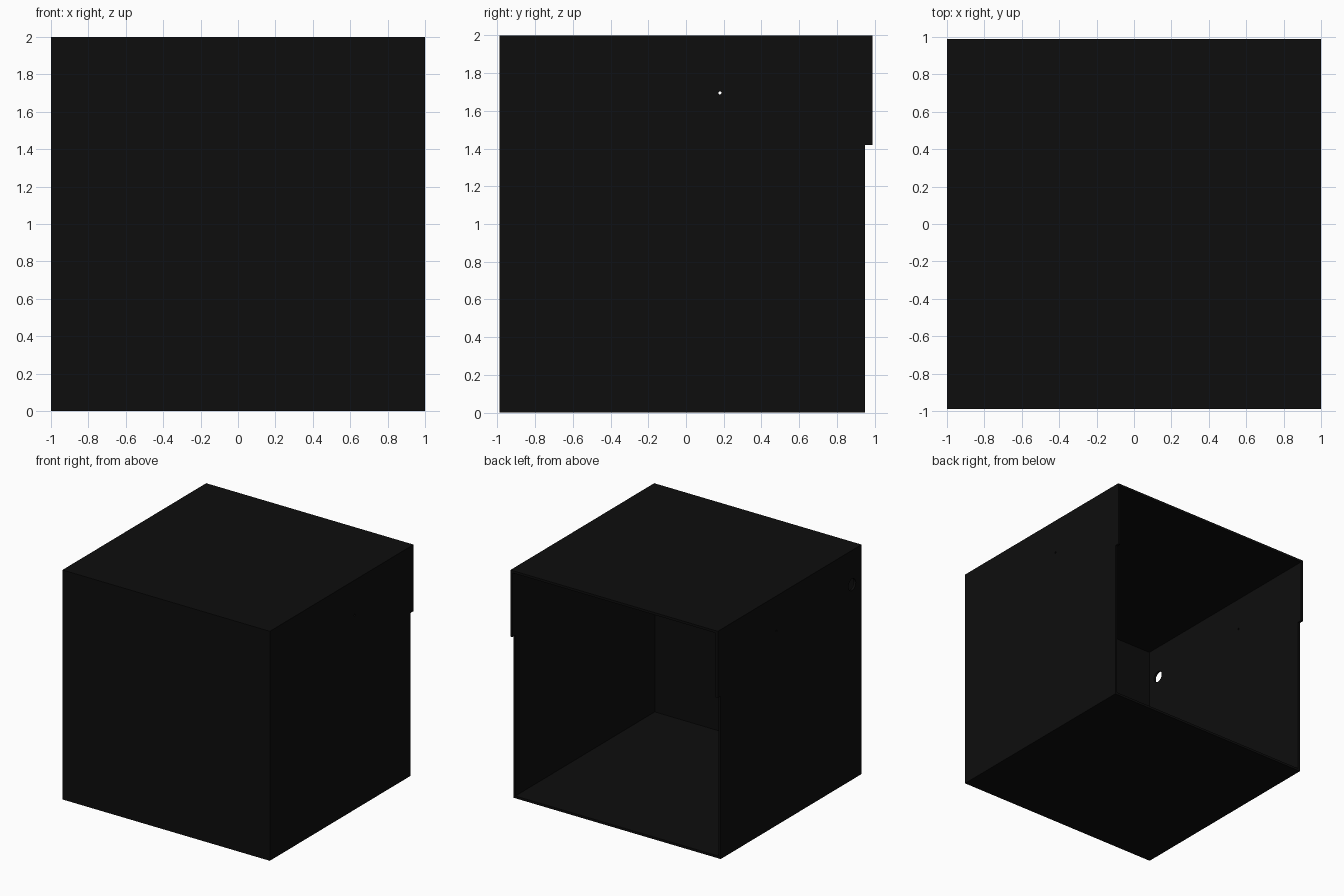
import bpy, bmesh, math
from mathutils import Vector

if "Cube" in bpy.data.objects:
    bpy.data.objects.remove(bpy.data.objects["Cube"])

T = 0.02                      # panel thickness
FRONT, BACK, LIP = -0.99, 0.95, 0.99
LIP_Z = 1.42

black = bpy.data.materials.new("matte black")
black.diffuse_color = (0.004, 0.004, 0.004, 1)
black.use_nodes = True
black.node_tree.nodes["Principled BSDF"].inputs["Base Color"].default_value = black.diffuse_color


def extrude(name, pts, vec):
    """Flat outline pushed along a vector into a solid panel."""
    bm = bmesh.new()
    face = bm.faces.new([bm.verts.new(p) for p in pts])
    out = bmesh.ops.extrude_face_region(bm, geom=[face])
    verts = [g for g in out["geom"] if isinstance(g, bmesh.types.BMVert)]
    bmesh.ops.translate(bm, vec=Vector(vec), verts=verts)
    bmesh.ops.recalc_face_normals(bm, faces=bm.faces)
    me = bpy.data.meshes.new(name)
    bm.to_mesh(me)
    bm.free()
    me.materials.append(black)
    ob = bpy.data.objects.new(name, me)
    bpy.context.collection.objects.link(ob)
    return ob


def drill(panel, x, y, z, r, sides):
    """Round hole through a side panel."""
    ring = [(x - 0.1, y + r * math.cos(a), z + r * math.sin(a))
            for a in (2 * math.pi * i / sides for i in range(sides))]
    cutter = extrude("hole_cutter", ring, (0.2, 0, 0))
    cutter.hide_render = True
    cutter.hide_viewport = True
    mod = panel.modifiers.new("hole", 'BOOLEAN')
    mod.operation = 'DIFFERENCE'
    mod.solver = 'EXACT'
    mod.object = cutter


# Side panels with a stepped rear edge
outline = [(FRONT, 0), (BACK, 0), (BACK, LIP_Z), (LIP, LIP_Z), (LIP, 2), (FRONT, 2)]
for name, x in (("left_panel", -1), ("right_panel", 1 - T)):
    panel = extrude(name, [(x, y, z) for y, z in outline], (T, 0, 0))
    drill(panel, x + T / 2, 0.18, 1.695, 0.008, 12)      # pin hole
    if x < 0:
        drill(panel, x + T / 2, -0.86, 1.70, 0.05, 32)   # cable hole

# Floor, roof and front fit between the sides; the rear stays open
w = 1 - T
for name, z, y1 in (("floor_panel", 0, BACK), ("roof_panel", 2 - T, LIP)):
    extrude(name, [(-w, FRONT, z), (w, FRONT, z), (w, y1, z), (-w, y1, z)], (0, 0, T))
extrude("front_panel", [(-w, FRONT, T), (w, FRONT, T), (w, FRONT, 2 - T), (-w, FRONT, 2 - T)], (0, T, 0))
